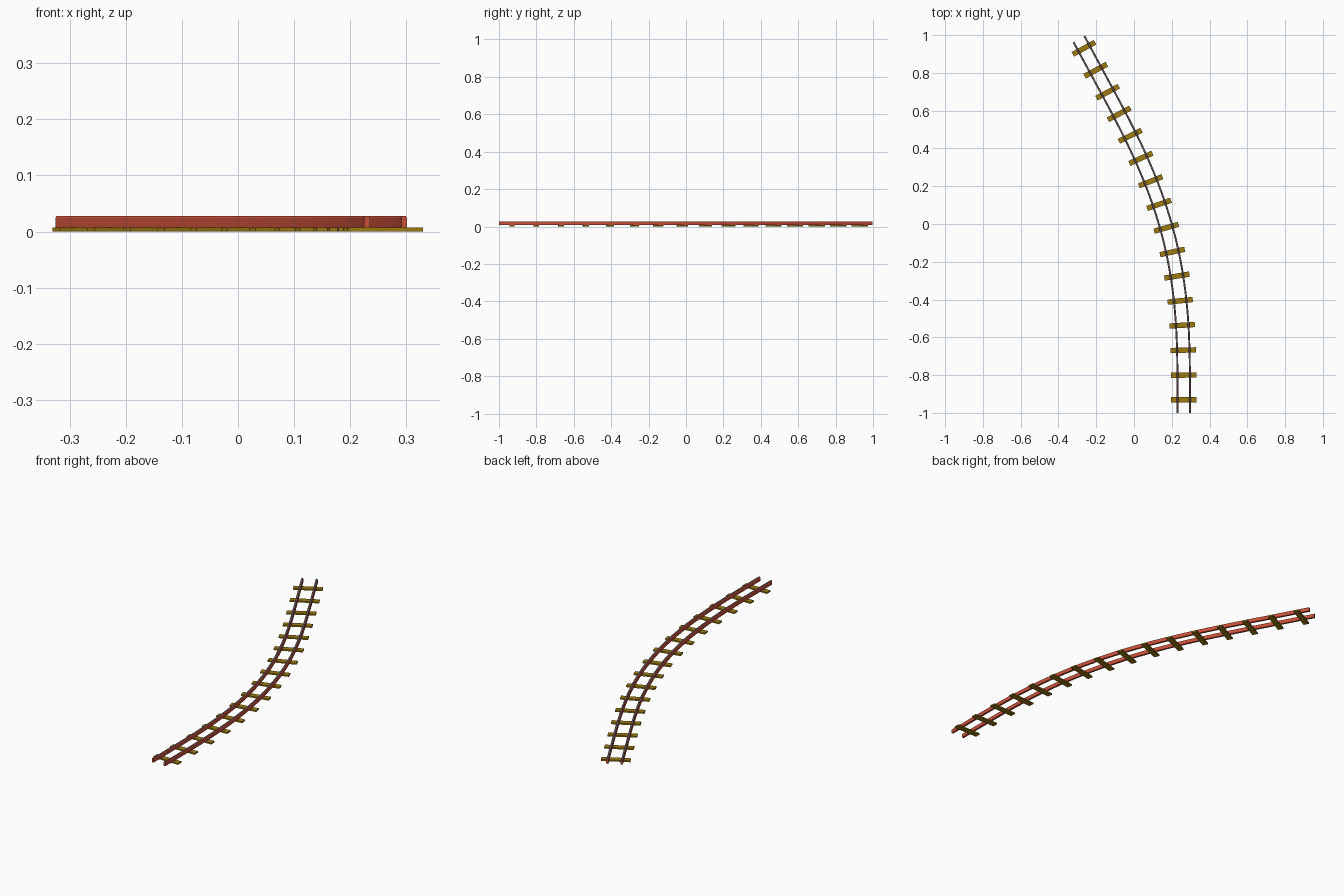
import bpy, bmesh, math
from mathutils import Vector

if "Cube" in bpy.data.objects:
    bpy.data.objects.remove(bpy.data.objects["Cube"])

GAUGE, SLEEPER_L, SLEEPER_W, SLEEPER_H = 0.066, 0.134, 0.028, 0.007
RAIL_TOP, RAIL_HALF = 0.0275, 0.005


def material(name, rgb):
    m = bpy.data.materials.new(name)
    m.diffuse_color = (*rgb, 1)
    m.use_nodes = True
    m.node_tree.nodes["Principled BSDF"].inputs["Base Color"].default_value = m.diffuse_color
    return m


rust = material("rust_red", (0.58, 0.08, 0.042))
steel = material("worn_steel", (0.2, 0.19, 0.24))
wood = material("ochre_wood", (0.34, 0.195, 0.005))


# Track heading: straight at the front, easing into a left-hand bend
def heading(y):
    u = min(max((y + 0.9) / 1.65, 0), 1)
    return math.radians(28.4) * u * u * (3 - 2 * u)


# Centre line, as (point, heading) samples
path, p = [], Vector((0.263, -1.0))
STEP = 0.002
while p.y <= 0.981:
    a = heading(p.y)
    path.append((p.copy(), a))
    p += STEP * Vector((-math.sin(a), math.cos(a)))

# Rails: bar section with a chamfered head, swept along the centre line
half = [(RAIL_HALF, SLEEPER_H), (RAIL_HALF, RAIL_TOP - 0.003), (0.003, RAIL_TOP)]
profile = half + [(-x, z) for x, z in reversed(half)]
n = len(profile)
samples = path[::15] + [path[-1]]


def rail(name, side):
    bm = bmesh.new()
    rings = []
    for c, a in samples:
        ring = []
        for x, z in profile:
            d = side * GAUGE / 2 + x
            ring.append(bm.verts.new((c.x + d * math.cos(a), c.y + d * math.sin(a), z)))
        rings.append(ring)
    for r0, r1 in zip(rings, rings[1:]):
        for j in range(n):
            k = (j + 1) % n
            bm.faces.new((r0[j], r0[k], r1[k], r1[j]))
    bm.faces.new(rings[0])
    bm.faces.new(rings[-1])
    bmesh.ops.recalc_face_normals(bm, faces=bm.faces)
    # running surface is worn steel
    for f in bm.faces:
        f.material_index = 1 if f.normal.z > 0.9 else 0
    me = bpy.data.meshes.new(name)
    bm.to_mesh(me)
    bm.free()
    me.materials.append(rust)
    me.materials.append(steel)
    bpy.context.collection.objects.link(bpy.data.objects.new(name, me))


rail("left_rail", -1)
rail("right_rail", 1)

# Sleepers: evenly spaced boxes square to the track
for i in range(16):
    c, a = path[round((0.07 + i * 0.131) / STEP)]
    bpy.ops.mesh.primitive_cube_add(size=1, location=(c.x, c.y, SLEEPER_H / 2),
                                    rotation=(0, 0, a))
    ob = bpy.context.object
    ob.name = f"sleeper_{i + 1}"
    ob.scale = (SLEEPER_L, SLEEPER_W, SLEEPER_H)
    ob.data.materials.append(wood)
